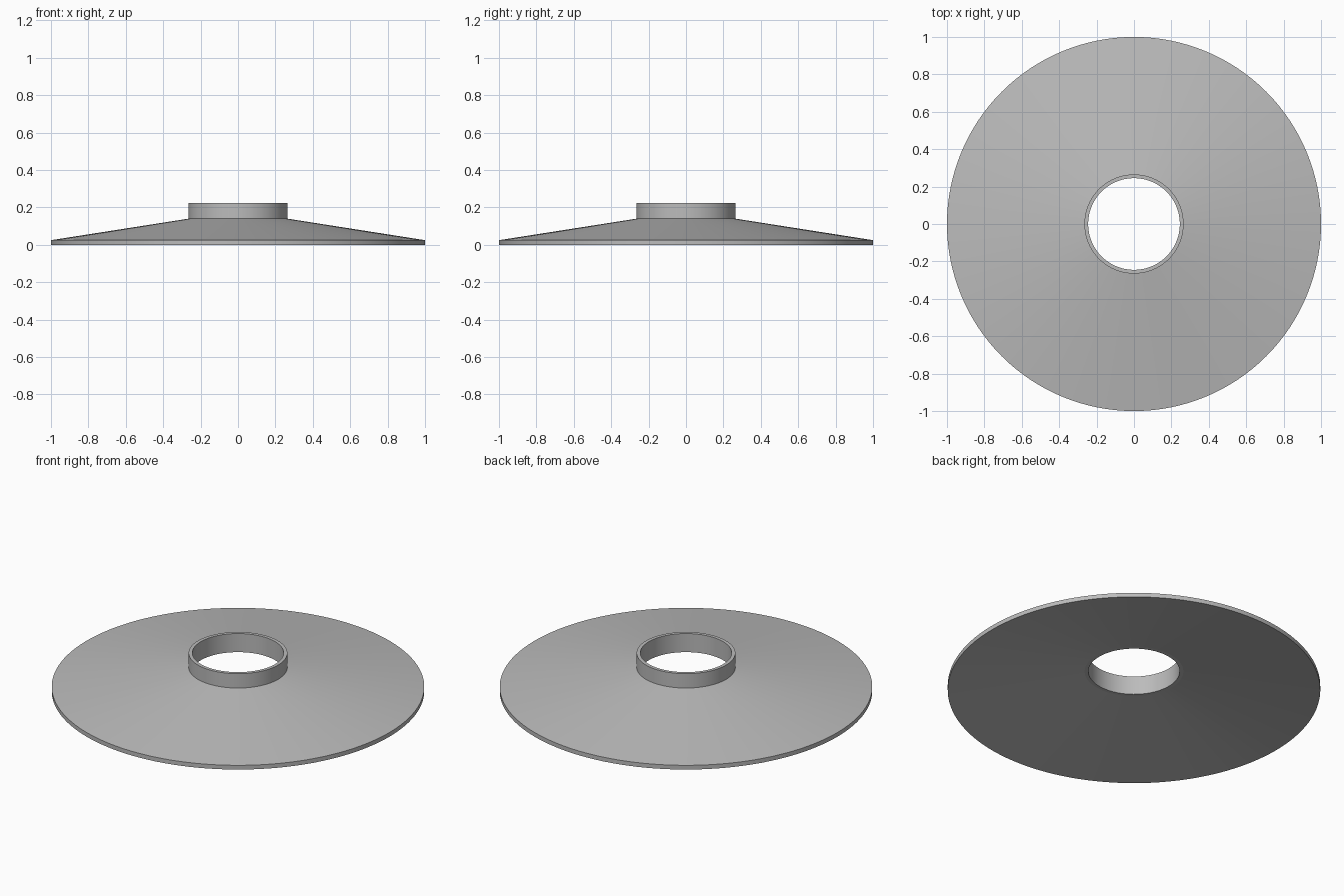
import bpy, bmesh
from math import tau

cube = bpy.data.objects.get("Cube")
if cube:
    bpy.data.objects.remove(cube, do_unlink=True)

SIDES = 128
HOLE, NECK, RIM = 0.245, 0.265, 1.0

grey = bpy.data.materials.new("plain grey")
grey.use_nodes = True
colour = (0.5, 0.5, 0.5, 1)
grey.diffuse_color = colour
grey.node_tree.nodes["Principled BSDF"].inputs["Base Color"].default_value = colour


def lathe(name, profile):
    """Revolve a closed (radius, height) profile around the z axis."""
    bm = bmesh.new()
    verts = [bm.verts.new((r, 0, z)) for r, z in profile]
    edges = [bm.edges.new((v, verts[i - 1])) for i, v in enumerate(verts)]
    bmesh.ops.spin(bm, geom=verts + edges, cent=(0, 0, 0), axis=(0, 0, 1),
                   angle=tau, steps=SIDES, use_merge=True)
    bmesh.ops.remove_doubles(bm, verts=bm.verts, dist=0.0001)
    bmesh.ops.recalc_face_normals(bm, faces=bm.faces)
    mesh = bpy.data.meshes.new(name)
    bm.to_mesh(mesh)
    bm.free()
    mesh.materials.append(grey)
    obj = bpy.data.objects.new(name, mesh)
    bpy.context.collection.objects.link(obj)
    bpy.ops.object.select_all(action="DESELECT")
    obj.select_set(True)
    bpy.context.view_layer.objects.active = obj
    # Low limit keeps the shallow crease where cone and neck meet
    bpy.ops.object.shade_smooth_by_angle(angle=0.13)
    return obj


# Hollow conical flange with a thin vertical rim and a short open neck
lathe("flange_with_neck", [
    (HOLE, 0.115), (NECK, 0.115),      # flat underside of the neck
    (RIM, 0), (RIM, 0.025),            # sloping underside and outer rim
    (NECK, 0.14),                      # sloping top
    (NECK, 0.225), (HOLE, 0.225),      # neck wall and lip
])
